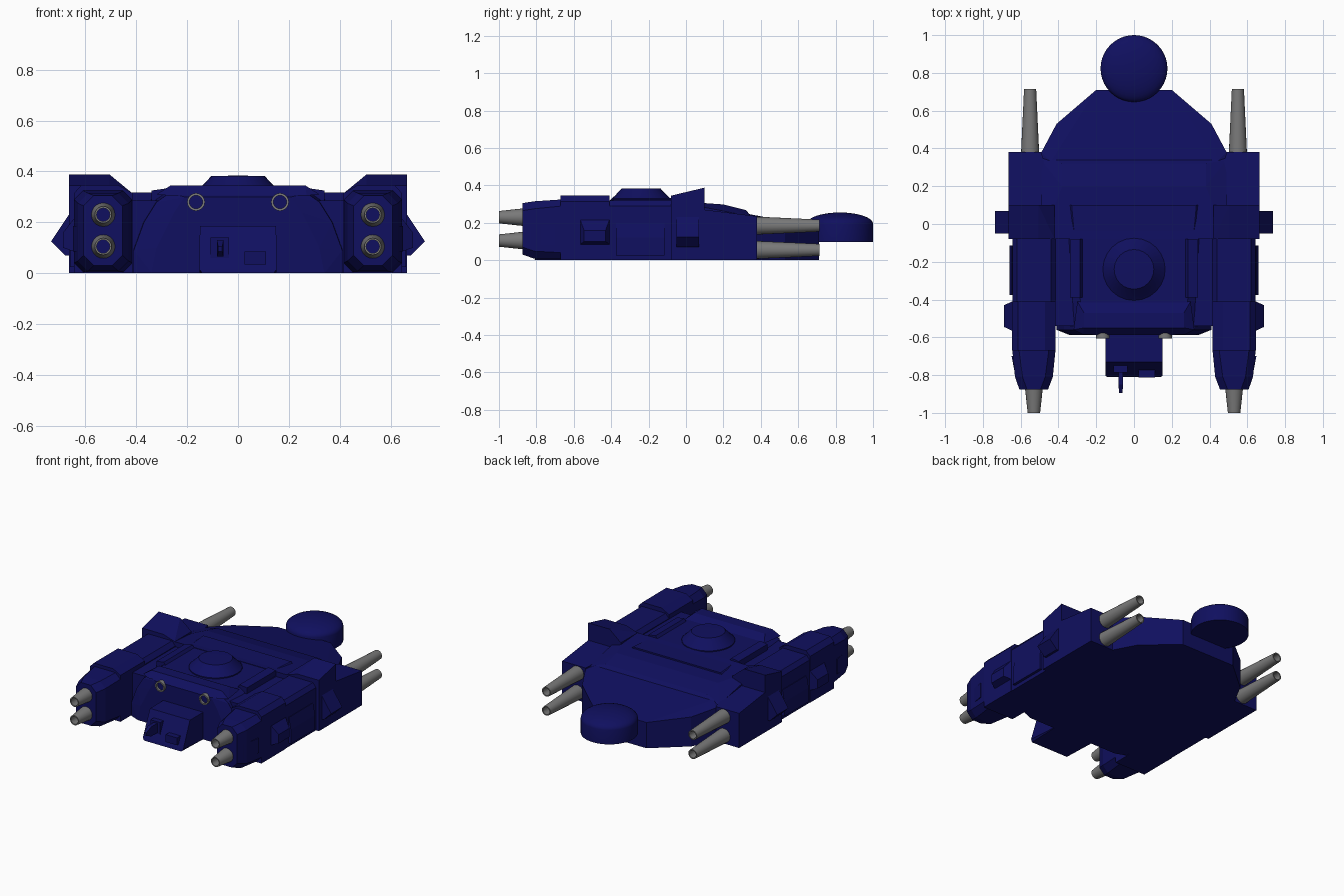
import bpy, bmesh, math
from mathutils import Vector

if "Cube" in bpy.data.objects:
    bpy.data.objects.remove(bpy.data.objects["Cube"])


def material(name, rgb):
    m = bpy.data.materials.new(name)
    m.diffuse_color = (*rgb, 1)
    m.use_nodes = True
    m.node_tree.nodes["Principled BSDF"].inputs["Base Color"].default_value = m.diffuse_color
    return m


NAVY = material("navy_paint", (0.005, 0.005, 0.115))
STEEL = material("gun_grey", (0.19, 0.19, 0.19))


def finish(name, bm, mat, smooth=False):
    bmesh.ops.recalc_face_normals(bm, faces=bm.faces)
    me = bpy.data.meshes.new(name)
    bm.to_mesh(me)
    bm.free()
    me.materials.append(mat)
    ob = bpy.data.objects.new(name, me)
    bpy.context.collection.objects.link(ob)
    if smooth:
        bpy.ops.object.select_all(action='DESELECT')
        ob.select_set(True)
        bpy.context.view_layer.objects.active = ob
        bpy.ops.object.shade_smooth_by_angle(angle=math.radians(35))
    return ob


def hull(name, pts, pair=False, mat=NAVY):
    """Convex solid around the points; pair=True adds the mirrored twin."""
    bm = bmesh.new()
    for s in ((1, -1) if pair else (1,)):
        vs = [bm.verts.new((s * x, y, z)) for x, y, z in pts]
        r = bmesh.ops.convex_hull(bm, input=vs)
        junk = set(r["geom_interior"]) | set(r["geom_unused"])
        bmesh.ops.delete(bm, geom=[g for g in junk if isinstance(g, bmesh.types.BMVert)], context='VERTS')
    bmesh.ops.dissolve_limit(bm, angle_limit=0.01, verts=bm.verts, edges=bm.edges)
    return finish(name, bm, mat)


def sym(pts):
    return pts + [(-x, y, z) for x, y, z in pts]


def box(x0, x1, y0, y1, z0, z1):
    return [(x, y, z) for x in (x0, x1) for y in (y0, y1) for z in (z0, z1)]


def section(x0, x1, z0, z1, c, y):
    """Eight-sided upright section with corner cut c."""
    return [(x, y, z) for a, b, e in ((x0, x1, c), (x0 + c, x1 - c, 0))
            for x in (a, b) for z in (z0 + e, z1 - e)]


def lathe(name, profile, centres, mat, segs=24, along_y=False, closed=False):
    """Spin (radius, height) points round z or y at each centre."""
    bm = bmesh.new()
    for c in centres:
        rings = []
        for r, h in profile:
            ring = []
            for i in range(segs if r > 0 else 1):
                a = 2 * math.pi * i / segs
                u, v = r * math.cos(a), r * math.sin(a)
                ring.append(bm.verts.new(Vector(c) + Vector((u, h, v) if along_y else (u, v, h))))
            rings.append(ring)
        pairs = list(zip(rings, rings[1:])) + ([(rings[-1], rings[0])] if closed else [])
        for p, q in pairs:
            for i in range(segs):
                j = (i + 1) % segs
                f = [p[i % len(p)], p[j % len(p)], q[j % len(q)], q[i % len(q)]]
                bm.faces.new(list(dict.fromkeys(f)))
    return finish(name, bm, mat, True)


# central body with arched front
arch = [(0.41, 0), (0.41, 0.09), (0.37, 0.2), (0.32, 0.28), (0.27, 0.315)]
hull("central_body", sym([(x, -0.56, z) for x, z in arch]
     + [(0.34, -0.588, 0), (0.32, -0.588, 0.1), (0.25, -0.588, 0.24), (0.21, -0.588, 0.3)]
     + [(0.41, 0.1, 0), (0.41, 0.1, 0.22), (0.33, 0.1, 0.315)]))
hull("body_side_fill", box(0.3, 0.43, -0.54, 0.1, 0.0, 0.285), pair=True)
hull("front_visor", sym([(0.27, -0.585, 0.305), (0.32, -0.56, 0.31), (0.265, -0.55, 0.345),
     (0.265, -0.47, 0.345), (0.3, -0.41, 0.312)]))
hull("deck_rail", [(0.27, -0.39, 0.31), (0.34, -0.39, 0.28), (0.34, -0.39, 0.325), (0.285, -0.39, 0.333),
     (0.27, -0.08, 0.31), (0.34, -0.08, 0.28), (0.34, -0.08, 0.325), (0.285, -0.08, 0.333)], pair=True)

# round turret on the deck
lathe("deck_turret", [(0, 0.3), (0.165, 0.3), (0.165, 0.322), (0.14, 0.345), (0.105, 0.382), (0, 0.384)],
      [(0, -0.24, 0)], NAVY)

# cross deck and rear hull
hull("cross_deck", sym([(0.49, -0.08, 0.2), (0.49, -0.08, 0.318), (0.4, 0.1, 0.305), (0.38, 0.2, 0.298),
     (0.49, 0.1, 0.27), (0.49, 0.38, 0.2), (0.49, 0.34, 0.235), (0.38, 0.32, 0.268)]))
rear = [(0.49, 0.38), (0.41, 0.53), (0.2, 0.71)]
hull("rear_hull", sym([(x, y, 0) for x, y in rear] + [(0.49, 0.0, 0), (0.49, 0.0, 0.24), (0.44, 0.33, 0.248),
     (0.49, 0.38, 0.225), (0.41, 0.53, 0.2), (0.2, 0.71, 0.175)]))

# rear dome pod
dome = [(0.177 * math.cos(a), 0.195 + 0.06 * math.sin(a)) for a in (math.pi / 16 * i for i in range(8))]
lathe("rear_dome", [(0, 0.098), (0.177, 0.098)] + dome + [(0, 0.255)], [(0, 0.823, 0)], NAVY, 40)

# side sponsons, fins and side wedges
hull("sponson", box(0.42, 0.665, -0.08, 0.1, 0, 0.27) + box(0.49, 0.665, 0.1, 0.38, 0, 0.235), pair=True)
hull("fin", [(0.505, 0.1, 0.388), (0.665, 0.1, 0.388), (0.505, -0.08, 0.345), (0.665, -0.08, 0.345),
     (0.42, 0.1, 0.318), (0.42, -0.08, 0.318)] + box(0.42, 0.665, -0.08, 0.1, 0.2, 0.25), pair=True)
hull("side_wedge", [(x, y, z) for y in (-0.05, 0.07)
     for x, z in ((0.65, 0.24), (0.665, 0.23), (0.735, 0.125), (0.68, 0.07), (0.65, 0.07))], pair=True)

# forward arms
hull("arm_rear", box(0.415, 0.642, -0.41, -0.08, 0, 0.29) + box(0.44, 0.62, -0.41, -0.08, 0, 0.318), pair=True)
hull("arm_front", box(0.415, 0.645, -0.67, -0.41, 0, 0.315) + box(0.47, 0.615, -0.67, -0.41, 0.3, 0.346), pair=True)
hull("arm_nose", section(0.415, 0.645, 0.005, 0.325, 0.035, -0.66)
     + section(0.43, 0.63, 0.008, 0.315, 0.04, -0.81)
     + section(0.455, 0.607, 0.03, 0.305, 0.04, -0.875), pair=True)
hull("arm_side_panel", box(0.6, 0.66, -0.375, -0.115, 0.025, 0.12) + box(0.6, 0.645, -0.375, -0.115, 0.025, 0.2), pair=True)
hull("arm_side_pod", box(0.62, 0.645, -0.565, -0.41, 0.085, 0.215)
     + box(0.62, 0.688, -0.545, -0.43, 0.1, 0.16), pair=True)
hull("nose_side_panel", [(x, y, z) for z in (0.085, 0.185)
     for x, y in ((0.6, -0.7), (0.648, -0.7), (0.622, -0.835), (0.59, -0.835))], pair=True)

# cockpit with sloped face and small fittings
hull("cockpit", sym([(0.15, -0.55, 0), (0.15, -0.55, 0.185), (0.15, -0.73, 0.185),
     (0.152, -0.805, 0.015), (0.14, -0.81, 0)]))
hull("cockpit_gun_mount", box(-0.108, -0.035, -0.785, -0.74, 0.045, 0.14))
hull("cockpit_gun", box(-0.083, -0.057, -0.85, -0.72, 0.065, 0.13) + box(-0.078, -0.062, -0.895, -0.85, 0.085, 0.105))
hull("cockpit_sensor", box(0.025, 0.11, -0.812, -0.74, 0.035, 0.085))

# gun barrels and headlight rings
lathe("front_guns", [(0.047, 0), (0.033, -0.13), (0.026, -0.13), (0.026, 0)],
      [(s * 0.53, -0.87, z) for s in (1, -1) for z in (0.105, 0.23)], STEEL, 20, True, True)
lathe("rear_guns", [(0.048, 0), (0.032, 0.34), (0.025, 0.34), (0.025, 0)],
      [(s * 0.55, 0.375, z) for s in (1, -1) for z in (0.055, 0.185)], STEEL, 20, True, True)
lathe("headlight_rings", [(0.035, 0), (0.035, -0.035), (0.026, -0.035), (0.026, 0)],
      [(s * 0.165, -0.57, 0.28) for s in (1, -1)], STEEL, 20, True, True)
lathe("headlight_lenses", [(0.027, 0), (0.027, -0.02), (0, -0.02)],
      [(s * 0.165, -0.57, 0.28) for s in (1, -1)], NAVY, 20, True)
